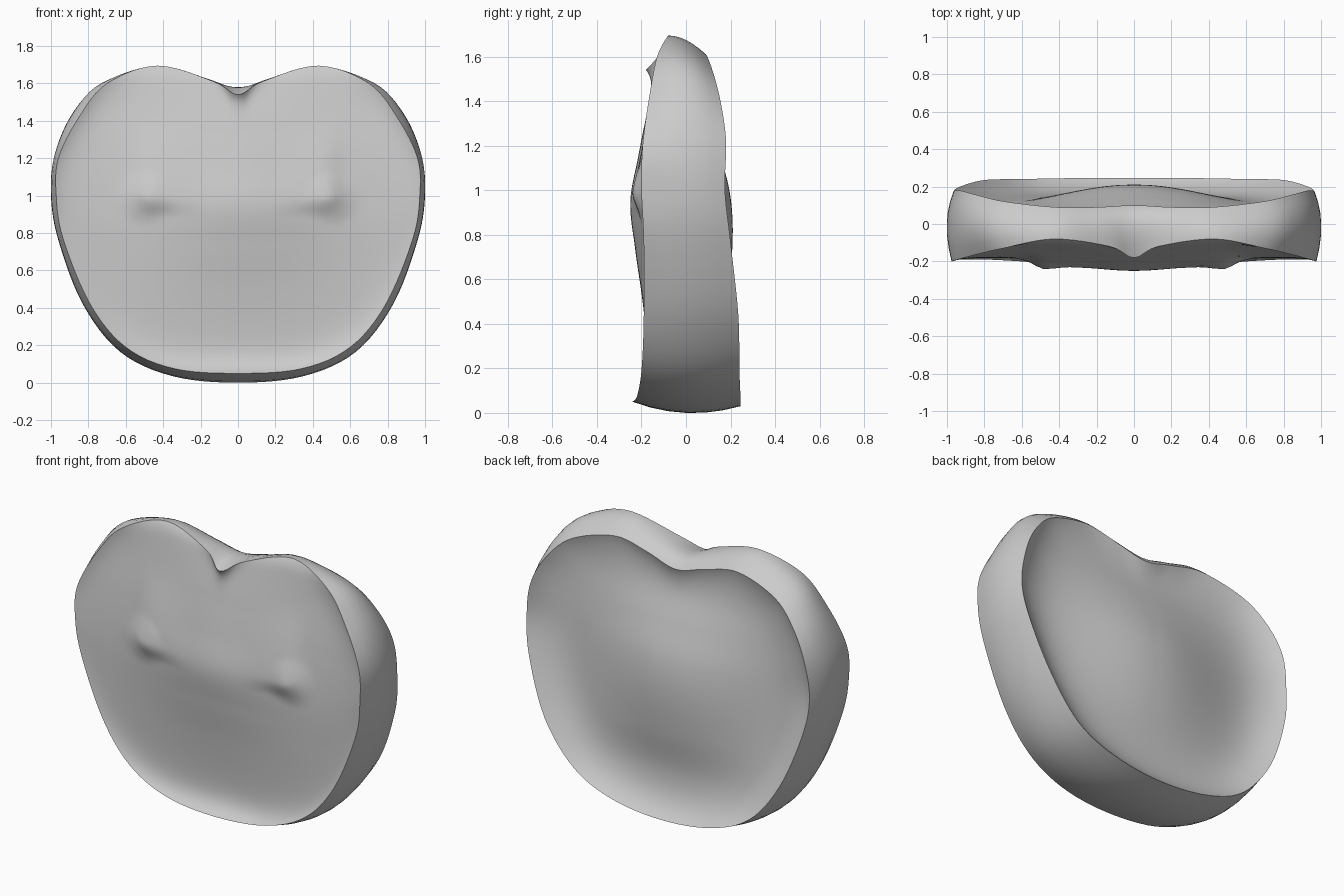
import bpy, bmesh
from mathutils import Vector

if "Cube" in bpy.data.objects:
    bpy.data.objects.remove(bpy.data.objects["Cube"])

# Half outlines (x, y, z) from bottom centre round to the top notch
FRONT = [(0, -.24, .05), (.34, -.22, .075), (.60, -.20, .19), (.79, -.19, .42), (.935, -.19, .77),
         (.972, -.20, 1.0), (.96, -.195, 1.2), (.85, -.165, 1.42), (.70, -.13, 1.60),
         (.43, -.08, 1.695), (.13, -.12, 1.61), (0, -.18, 1.54)]
MIDDLE = [(0, 0, 0), (.35, 0, .035), (.63, 0, .165), (.83, 0, .42), (.96, 0, .76),
          (1.0, 0, 1.0), (.98, 0, 1.22), (.885, 0, 1.44), (.73, 0, 1.595), (.43, 0, 1.675),
          (.19, 0, 1.625), (0, 0, 1.58)]
BACK = [(0, .245, .03), (.34, .245, .07), (.60, .24, .19), (.80, .235, .44), (.93, .20, .77),
        (.965, .175, 1.0), (.935, .18, 1.22), (.84, .155, 1.40), (.69, .12, 1.535),
        (.42, .09, 1.61), (.20, .09, 1.57), (0, .10, 1.52)]
SUB = 6
CENTRE = Vector((0, 0, .85))


def loop_points(half):
    """Mirror a half outline and smooth it into a closed Catmull-Rom loop."""
    pts = [Vector(p) for p in half]
    pts += [Vector((-p.x, p.y, p.z)) for p in pts[-2:0:-1]]
    n, out = len(pts), []
    for i in range(n):
        a, b, c, d = (pts[(i + k) % n] for k in (-1, 0, 1, 2))
        for s in range(SUB):
            t = s / SUB
            out.append(.5 * (2 * b + (c - a) * t + (2 * a - 5 * b + 4 * c - d) * t * t
                             + (3 * b - a - 3 * c + d) * t ** 3))
    return out


def smooth(a, b, v):
    t = min(1, max(0, (v - a) / (b - a)))
    return t * t * (3 - 2 * t)


def profile(z, table):
    """Catmull-Rom interpolated depth along height."""
    pts = [table[0]] + table + [table[-1]]
    for (_, a), (z0, b), (z1, c), (_, d) in zip(pts, pts[1:], pts[2:], pts[3:]):
        if z <= z1:
            t = max(0, (z - z0) / (z1 - z0)) if z1 > z0 else 0
            return .5 * (2 * b + (c - a) * t + (2 * a - 5 * b + 4 * c - d) * t * t
                         + (3 * b - a - 3 * c + d) * t ** 3)
    return table[-1][1]


def front_depth(x, z):
    # soft brow across the middle, lower towards the sides
    x = abs(x)
    mid = profile(z, [(0, -.16), (.25, -.17), (.5, -.195), (.75, -.23), (.95, -.25),
                      (1.15, -.215), (1.35, -.175), (1.6, -.13)])
    side = profile(z, [(0, -.16), (.3, -.165), (.6, -.175), (.9, -.18), (1.2, -.16), (1.6, -.11)])
    y = mid + (side - mid) * smooth(0, .75, x)
    # raised upper panel ending in two pointed lower corners
    edge = (1 - smooth(.47, .58, x)) * smooth(.15, .47, x)
    y -= .022 * edge * smooth(.88, .99, z) * (1 - smooth(1.05, 1.45, z))
    corner = max(0, 1 - ((x - .50) ** 2 + (z - .99) ** 2) ** .5 / .14)
    return y - .025 * corner


def back_depth(x, z):
    # soft central swelling inside a sunken dish
    swell = profile(z, [(0, .14), (.30, .15), (.55, .19), (.80, .21), (1.0, .195),
                        (1.2, .14), (1.4, .08), (1.6, .06)])
    side = profile(z, [(0, .14), (.6, .11), (1.1, .09), (1.6, .06)])
    return swell + (side - swell) * smooth(.02, .80, abs(x))


bm = bmesh.new()
front, middle, back = map(loop_points, (FRONT, MIDDLE, BACK))
N = len(front)


def bridge(r0, r1, flip=False):
    for i in range(N):
        q = [r0[i], r0[(i + 1) % N], r1[(i + 1) % N], r1[i]]
        bm.faces.new(q[::-1] if flip else q)


# Outer band
rows = []
for k in range(7):
    s = k / 6
    wa, wb, wc = (1 - s) * (1 - 2 * s), 4 * s * (1 - s), s * (2 * s - 1)
    rows.append([bm.verts.new(a * wa + b * wb + c * wc)
                 for a, b, c in zip(front, middle, back)])
for a, b in zip(rows, rows[1:]):
    bridge(a, b, True)


# Front and back faces as concentric rings
def face_disc(rim, depth, power, flip):
    outer = rim
    steps = [.985, .96, .93] + [.93 * (1 - k / 26) for k in range(1, 26)]
    for t in steps:
        ring = []
        for v in rim:
            p = CENTRE.lerp(v.co, t)
            w = t ** power
            p.y = v.co.y * w + depth(p.x, p.z) * (1 - w)
            ring.append(bm.verts.new(p))
        bridge(outer, ring, flip)
        outer = ring
    tip = bm.verts.new((0, depth(0, CENTRE.z), CENTRE.z))
    for i in range(N):
        f = [outer[i], outer[(i + 1) % N], tip]
        bm.faces.new(f[::-1] if flip else f)


face_disc(rows[0], front_depth, 15, False)
face_disc(rows[-1], back_depth, 8, True)

bmesh.ops.recalc_face_normals(bm, faces=bm.faces)
mesh = bpy.data.meshes.new("heart_shaped_pad")
bm.to_mesh(mesh)
bm.free()
pad = bpy.data.objects.new("heart_shaped_pad", mesh)
bpy.context.collection.objects.link(pad)
bpy.context.view_layer.objects.active = pad
pad.select_set(True)
bpy.ops.object.shade_smooth_by_angle(angle=0.7)
